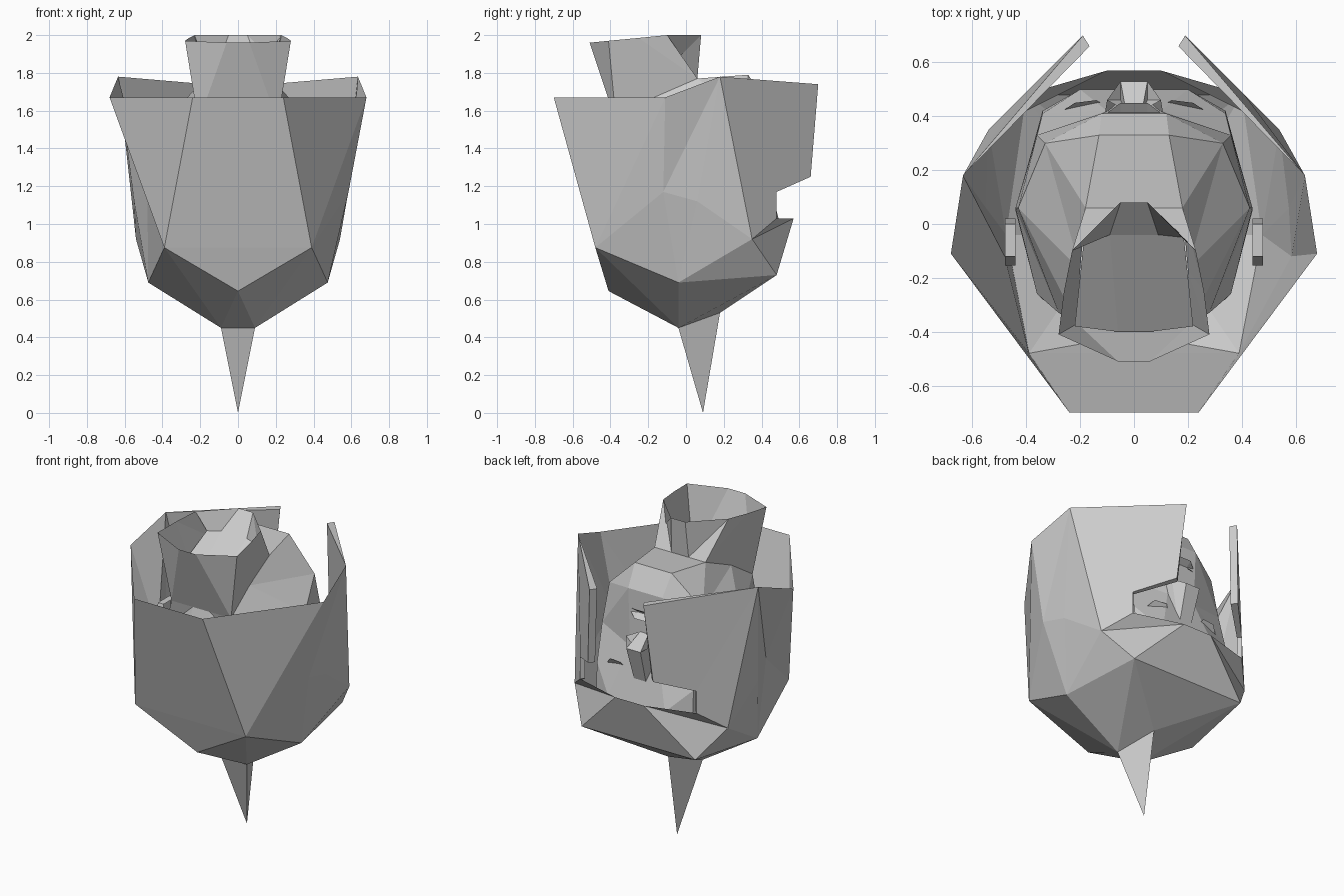
import bpy
import bmesh

default = bpy.data.objects.get("Cube")
if default:
    bpy.data.objects.remove(default, do_unlink=True)

grey = bpy.data.materials.new("plain_grey")
grey.use_nodes = True
COLOUR = (0.6, 0.6, 0.6, 1)
grey.diffuse_color = COLOUR
grey.node_tree.nodes["Principled BSDF"].inputs["Base Color"].default_value = COLOUR


def flip(p):
    return (-p[0], p[1], p[2])


def build(name, faces, mirror=True):
    """Make an object from faces, by default mirrored from +x to -x."""
    bm = bmesh.new()
    done = set()
    for face in faces:
        copies = [face]
        if mirror:
            copies.append([flip(p) for p in reversed(face)])
        for pts in copies:
            key = frozenset(pts)
            if key not in done:
                done.add(key)
                bm.faces.new([bm.verts.new(p) for p in pts])
    bmesh.ops.remove_doubles(bm, verts=bm.verts, dist=0.0005)
    bmesh.ops.recalc_face_normals(bm, faces=bm.faces)
    mesh = bpy.data.meshes.new(name)
    bm.to_mesh(mesh)
    bm.free()
    mesh.materials.append(grey)
    obj = bpy.data.objects.new(name, mesh)
    bpy.context.collection.objects.link(obj)


# Shared corners of the upturned helmet
rim_front = (0.24, -0.70, 1.67)
rim_side = (0.68, -0.11, 1.67)
rim_back = (0.635, 0.18, 1.78)
nape = (0.39, -0.48, 0.875)
nape_mid = (0, -0.41, 0.645)
base_side = (0.475, -0.04, 0.69)
crown = (0.09, -0.04, 0.45)
crown_mid = (0, 0.18, 0.53)
temple = (0.54, 0.35, 0.92)
brow = (0.40, 0.48, 0.73)
nasal = (0.10, 0.57, 1.03)
notch_low = (0.41, 0.48, 1.03)
notch_high = (0.41, 0.48, 1.17)

# Thin shell: neck guard, bowl and brow
build("helmet_bowl", [
    [rim_front, flip(rim_front), flip(nape), nape],
    [nape, flip(nape), nape_mid],
    [rim_front, nape, rim_side],
    [nape, nape_mid, crown], [nape, crown, base_side],
    [nape_mid, flip(crown), crown],
    [crown, flip(crown), crown_mid],
    [crown, crown_mid, brow], [crown, brow, base_side],
    [base_side, brow, temple],
    [crown_mid, flip(brow), brow],
    [brow, flip(brow), flip(nasal), nasal],
    [brow, nasal, temple],
    [temple, nasal, notch_low],
])

# Side walls: the right one is dented inward above the ear
for name, ear_x, back_x, turn in (("left_side", 0.585, 0.575, False),
                                  ("right_side", 0.48, 0.55, True)):
    ear_top = (ear_x, -0.12, 1.17)
    ear_back = (back_x, 0.06, 1.12)
    side = [
        [rim_side, nape, ear_top],
        [nape, base_side, ear_top],
        [base_side, ear_back, ear_top],
        [base_side, temple, ear_back],
        [rim_side, ear_top, rim_back],
        [rim_back, ear_top, ear_back],
        [rim_back, ear_back, temple],
    ]
    if turn:
        side = [[flip(p) for p in reversed(face)] for face in side]
    build(name, side, mirror=False)

# Cheek guards: wedges that thicken toward the front edge
outside = [notch_low, notch_high, (0.23, 0.66, 1.25), (0.19, 0.70, 1.74)]
inside = [(0.39, 0.46, 1.03), (0.39, 0.46, 1.17), (0.20, 0.63, 1.25), (0.165, 0.66, 1.74)]
guard = [[rim_back, temple] + outside[:2], [rim_back] + outside[1:],
         [rim_back, temple] + inside[:2], [rim_back] + inside[1:],
         [temple, outside[0], inside[0]], [rim_back, outside[3], inside[3]]]
for i in range(3):
    guard.append([outside[i], outside[i + 1], inside[i + 1], inside[i]])
build("cheek_guards", guard)

# Spike on the crown
tip = (0, 0.09, 0)
build("spike", [
    [crown, flip(crown), tip],
    [crown, crown_mid, tip],
])

# Upturned head: open neck, jaw, face and skull as half rings from nape to face
rings = [
    [(0.06, -0.51, 1.96), (0.28, -0.41, 1.97), (0.26, -0.25, 1.985),
     (0.23, -0.10, 2.0), (0.05, 0.08, 2.0)],
    [(0.06, -0.37, 1.54), (0.21, -0.37, 1.54), (0.20, -0.17, 1.67),
     (0.18, 0.06, 1.77), (0.06, 0.06, 1.77)],
    [(0.08, -0.43, 1.32), (0.28, -0.33, 1.34), (0.43, 0.06, 1.47),
     (0.33, 0.30, 1.60), (0.13, 0.33, 1.79)],
    [(0.08, -0.43, 1.15), (0.36, -0.26, 1.17), (0.44, 0.06, 1.25),
     (0.36, 0.33, 1.35), (0.12, 0.41, 1.66)],
    [(0.08, -0.40, 0.95), (0.34, -0.28, 0.98), (0.44, 0.05, 1.00),
     (0.34, 0.41, 1.13), (0.10, 0.42, 1.30)],
    [(0.06, -0.37, 0.80), (0.28, -0.28, 0.82), (0.38, 0.05, 0.84),
     (0.34, 0.42, 0.94), (0.20, 0.50, 0.99)],
    [(0.06, -0.31, 0.68), (0.20, -0.27, 0.70), (0.24, 0.00, 0.66),
     (0.22, 0.20, 0.70), (0.06, 0.25, 0.70)],
]
faces = []
for upper, lower in zip(rings, rings[1:]):
    for i in range(4):
        a, b, c, d = upper[i], upper[i + 1], lower[i + 1], lower[i]
        faces += [[a, b, c], [a, c, d]]
    for i in (0, 4):
        faces.append([upper[i], flip(upper[i]), flip(lower[i]), lower[i]])
for a, b in zip(rings[-1], rings[-1][1:]):
    faces.append([a, flip(a), flip(b), b])
build("head", faces)

# Sloping floor sunk into the neck opening
rim_mid, rim_corner = rings[0][4], rings[0][3]
floor_back, floor_side = (0.09, -0.04, 1.89), (0.185, -0.05, 1.87)
floor_front, floor_mid = (0.22, -0.38, 1.66), (0.06, -0.40, 1.65)
build("neck_floor", [
    [rim_mid, flip(rim_mid), flip(floor_back), floor_back],
    [rim_mid, rim_corner, floor_side, floor_back],
    [floor_back, flip(floor_back), flip(floor_mid), floor_mid],
    [floor_back, floor_side, floor_front, floor_mid],
])

# Nose with sunken nostrils
nose_tip = (0.05, 0.53, 1.34)
wing = (0.10, 0.46, 1.38)
lip_root = (0.03, 0.42, 1.41)
bridge = (0.04, 0.45, 1.08)
nostril = (0.05, 0.46, 1.33)
build("nose", [
    [nose_tip, flip(nose_tip), flip(bridge), bridge],
    [nose_tip, wing, bridge],
    [wing, (0.11, 0.40, 1.34), bridge],
    [nose_tip, wing, nostril], [wing, lip_root, nostril],
    [lip_root, nose_tip, nostril],
    [nose_tip, flip(nose_tip), flip(lip_root), lip_root],
])

# Lips
corner = (0.13, 0.39, 1.53)
for name, z in (("upper_lip", 1.50), ("lower_lip", 1.56)):
    build(name, [
        [(0.05, 0.45, z), (-0.05, 0.45, z), (-0.05, 0.41, 1.53), (0.05, 0.41, 1.53)],
        [(0.05, 0.45, z), (0.05, 0.41, 1.53), corner],
    ])

# Eyelids
inner, outer = (0.09, 0.43, 1.14), (0.28, 0.41, 1.13)
for name, z in (("upper_lids", 1.08), ("lower_lids", 1.20)):
    build(name, [[inner, outer, (0.22, 0.45, z), (0.14, 0.46, z)]])

# Ears
inner_ear = [(0.44, -0.155, 1.24), (0.44, 0.02, 1.18), (0.44, 0.00, 1.36), (0.44, -0.12, 1.36)]
outer_ear = [(0.48, p[1], p[2]) for p in inner_ear]
build("ears", [outer_ear] + [
    [inner_ear[i], inner_ear[(i + 1) % 4], outer_ear[(i + 1) % 4], outer_ear[i]]
    for i in range(4)
])
